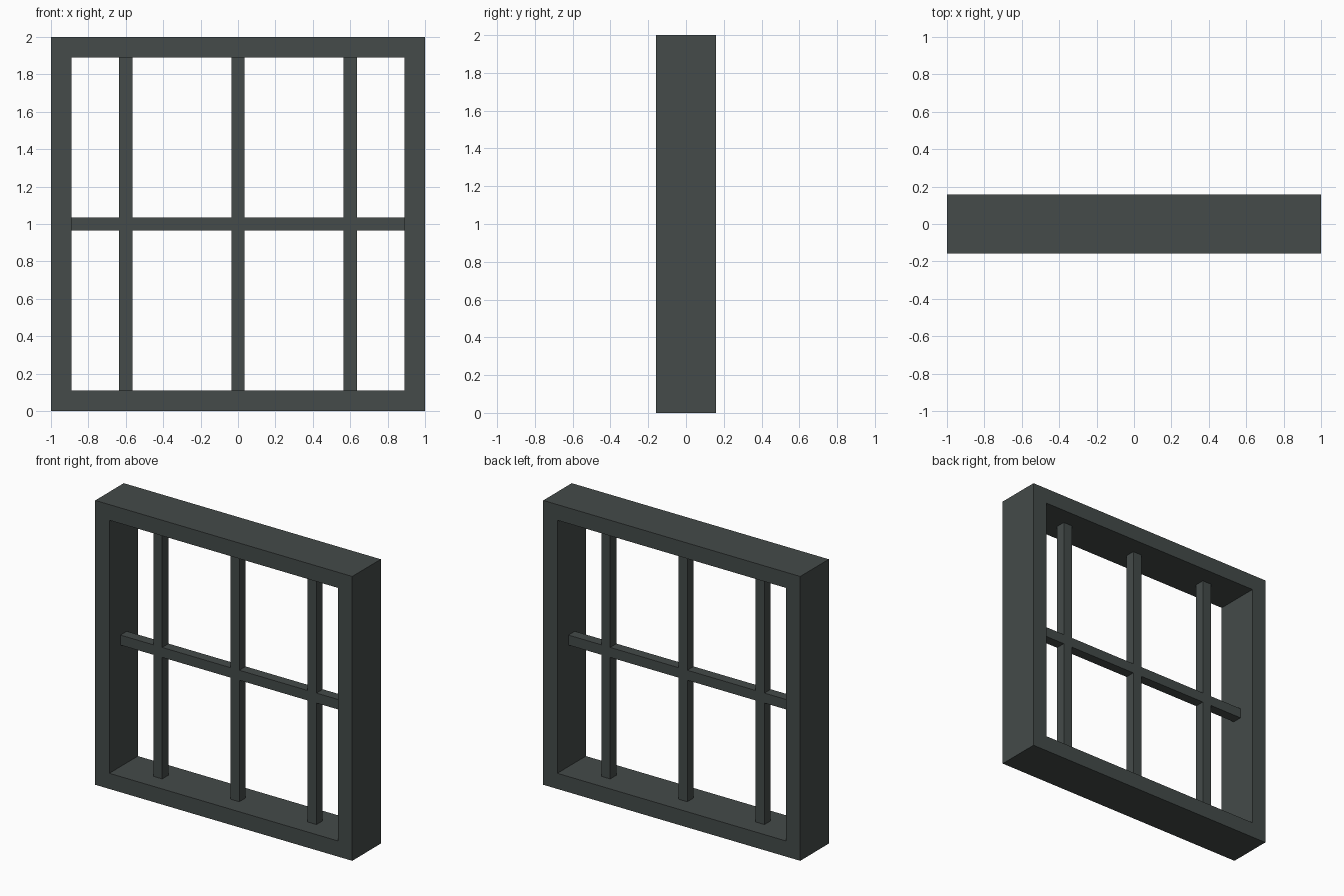
import bpy, bmesh
from mathutils import Vector

if "Cube" in bpy.data.objects:
    bpy.data.objects.remove(bpy.data.objects["Cube"])

mat = bpy.data.materials.new("dark grey green")
mat.diffuse_color = (0.058, 0.070, 0.067, 1)
mat.use_nodes = True
mat.node_tree.nodes["Principled BSDF"].inputs["Base Color"].default_value = mat.diffuse_color


def lattice(name, xs, zs, solid, depth):
    """Fill the chosen cells of an x/z grid and extrude them along y."""
    bm = bmesh.new()
    grid = [[bm.verts.new((x, -depth / 2, z)) for z in zs] for x in xs]
    for i in range(len(xs) - 1):
        for j in range(len(zs) - 1):
            if solid(i, j):
                bm.faces.new((grid[i][j], grid[i + 1][j],
                              grid[i + 1][j + 1], grid[i][j + 1]))
    bmesh.ops.delete(bm, geom=[v for v in bm.verts if not v.link_faces], context='VERTS')
    ext = bmesh.ops.extrude_face_region(bm, geom=bm.faces[:], use_keep_orig=True)
    moved = [g for g in ext["geom"] if isinstance(g, bmesh.types.BMVert)]
    bmesh.ops.translate(bm, verts=moved, vec=Vector((0, depth, 0)))
    bmesh.ops.recalc_face_normals(bm, faces=bm.faces[:])
    mesh = bpy.data.meshes.new(name)
    bm.to_mesh(mesh)
    bm.free()
    mesh.materials.append(mat)
    obj = bpy.data.objects.new(name, mesh)
    bpy.context.collection.objects.link(obj)
    return obj


INNER = 0.89      # half size of the opening
BAR = 0.035       # half thickness of the glazing bars

# Outer window frame: a 3 x 3 grid without its middle cell
lattice("window_frame",
        [-1, -INNER, INNER, 1],
        [0, 1 - INNER, 1 + INNER, 2],
        lambda i, j: (i, j) != (1, 1), 0.317)

# Glazing bars: three uprights joined with one crossbar
bar_edges = [c + s * BAR for c in (-0.6, 0, 0.6) for s in (-1, 1)]
lattice("glazing_bars",
        [-INNER, *bar_edges, INNER],
        [1 - INNER, 1 - BAR, 1 + BAR, 1 + INNER],
        lambda i, j: i % 2 == 1 or j == 1, 2 * BAR)
